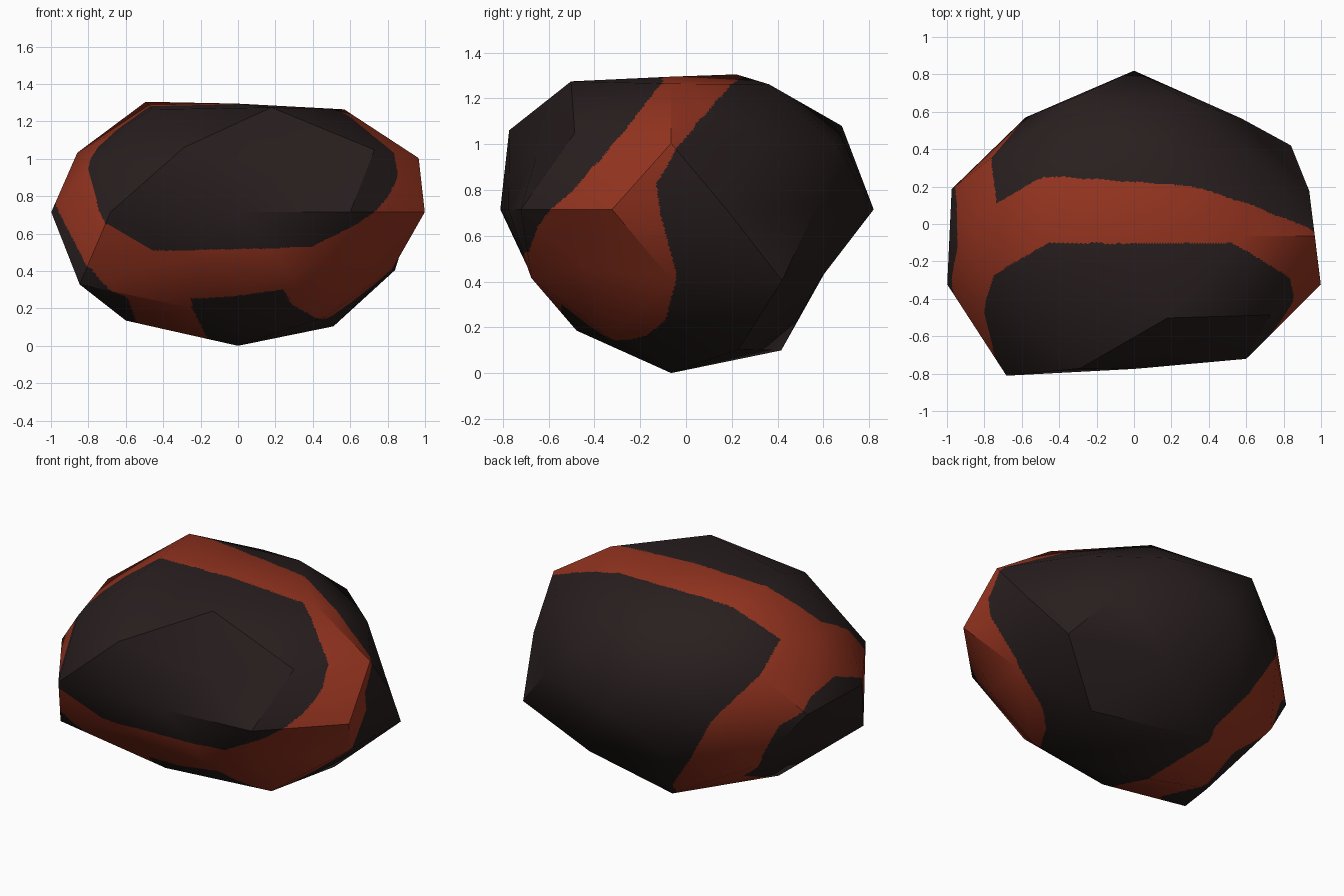
import bpy, math
from mathutils import Vector

if "Cube" in bpy.data.objects:
    bpy.data.objects.remove(bpy.data.objects["Cube"])

CENTRE, SCALE = Vector((0, -0.065, 0.715)), Vector((1.0, 0.795, 0.598))

# Radius of each icosphere vertex, ring by ring from the bottom, by azimuth
RINGS = [
    [1.195],
    [1.20, 1.21, 1.14, 1.04, 1.10],
    [0.97, 1.00, 1.05, 1.23, 0.95],
    [1.16, 1.00, 0.95, 0.93, 0.94],
    [0.985, 0.978, 1.113, 0.987, 1.025, 1.05, 1.16, 0.893, 1.02, 1.05],
    [1.08, 1.07, 1.03, 1.05, 0.87],
    [0.98, 1.16, 1.01, 1.10, 1.06],
    [1.08, 1.075, 1.16, 1.08, 1.10],
    [0.97],
]

# Corners of the dark crust plates on the surface
FRONT = [(-.78, -.28, 1.08), (-.45, -.1, 1.28), (.52, -.1, 1.26), (.82, -.28, 1.04),
         (.86, -.38, .93), (.82, -.5, .8), (.4, -.69, .53), (-.48, -.73, .5), (-.69, -.77, .64)]
LEFT = [(-.95, -.13, .83), (-.98, -.38, .73), (-.81, -.63, .41), (-.6, -.48, .25),
        (-.53, -.07, .14), (-.6, .25, .2), (-.78, .34, .45), (-.87, .3, .65), (-.94, .12, .79)]
BACK = [(-.74, .11, 1.1), (-.48, .25, 1.29), (.33, .2, 1.27), (.97, -.13, .83),
        (.95, -.11, .69), (.85, -.04, .42), (.62, -.09, .22), (.52, -.17, .155),
        (.45, -.28, .145), (.3, -.46, .2), (.25, -.56, .29), (-.25, -.53, .25),
        (-.16, -.06, .04), (-.25, .52, .1), (-.58, .57, .72)]


def make_plate_test(axis, points):
    """Point-in-outline test in a stereographic map around the axis."""
    a = Vector(axis).normalized()
    e1 = a.orthogonal().normalized()
    e2 = a.cross(e1)

    def flat(p):
        d = p - CENTRE
        d = Vector([d[i] / SCALE[i] for i in range(3)]).normalized()
        k = max(1 + d.dot(a), 1e-4)
        return d.dot(e1) / k, d.dot(e2) / k

    corners = [Vector(p) for p in points]
    outline = [flat(p.lerp(q, t / 4)) for p, q in zip(corners, corners[1:] + corners[:1])
               for t in range(4)]
    sides = list(zip(outline, outline[1:] + outline[:1]))

    def inside(p):
        u, v = flat(p)
        hit = False
        for (u1, v1), (u2, v2) in sides:
            if (v1 > v) != (v2 > v) and u < u1 + (v - v1) * (u2 - u1) / (v2 - v1):
                hit = not hit
        return hit
    return inside


# Coarse boulder: a squashed icosphere with its own radius at each vertex
bpy.ops.mesh.primitive_ico_sphere_add(subdivisions=2, radius=1)
base = bpy.context.object
rings = {}
for v in base.data.vertices:
    rings.setdefault(round(v.co.z, 2) + 0.0, []).append(v)
for key, radii in zip(sorted(rings), RINGS):
    ring = sorted(rings[key], key=lambda v: (math.degrees(math.atan2(v.co.y, v.co.x)) + 2) % 360)
    for v, r in zip(ring, radii):
        v.co = CENTRE + v.co * r * SCALE
bpy.ops.object.shade_smooth_by_angle(angle=math.radians(32))

# Fine copy: each flat triangle is gridded so the plates can be coloured
N = 40
tests = [make_plate_test((0, -0.75, 0.5), FRONT), make_plate_test((-0.85, 0, -0.45), LEFT),
         make_plate_test((0.35, 0.6, -0.5), BACK)]
src = base.data
verts, index, faces, normals, mats = [], {}, [], [], []
for poly in src.polygons:
    co = [src.vertices[i].co.copy() for i in poly.vertices]
    nr = [src.corner_normals[i].vector.copy() for i in poly.loop_indices]

    def blend(vals, i, j):
        return (vals[0] * (N - i - j) + vals[1] * i + vals[2] * j) / N

    def add(tri):
        ids = []
        for i, j in tri:
            p = blend(co, i, j)
            key = tuple(round(c, 4) for c in p)
            if key not in index:
                index[key] = len(verts)
                verts.append(p)
            ids.append(index[key])
            normals.append(blend(nr, i, j).normalized())
        faces.append(ids)
        mid = sum((verts[k] for k in ids), Vector((0, 0, 0))) / 3
        mats.append(0 if any(t(mid) for t in tests) else 1)

    for i in range(N):
        for j in range(N - i):
            add([(i, j), (i + 1, j), (i, j + 1)])
            if i + j < N - 1:
                add([(i + 1, j), (i + 1, j + 1), (i, j + 1)])

mesh = bpy.data.meshes.new("lava_rock")
mesh.from_pydata(verts, [], faces)
for name, colour in (("dark crust", (0.022, 0.0135, 0.0135, 1)), ("red glow", (0.30, 0.034, 0.014, 1))):
    m = bpy.data.materials.new(name)
    m.diffuse_color = colour
    m.use_nodes = True
    m.node_tree.nodes["Principled BSDF"].inputs["Base Color"].default_value = m.diffuse_color
    mesh.materials.append(m)
mesh.polygons.foreach_set("material_index", mats)
mesh.polygons.foreach_set("use_smooth", [True] * len(faces))
mesh.normals_split_custom_set(normals)
rock = bpy.data.objects.new("lava_rock", mesh)
bpy.context.collection.objects.link(rock)
bpy.data.objects.remove(base)
